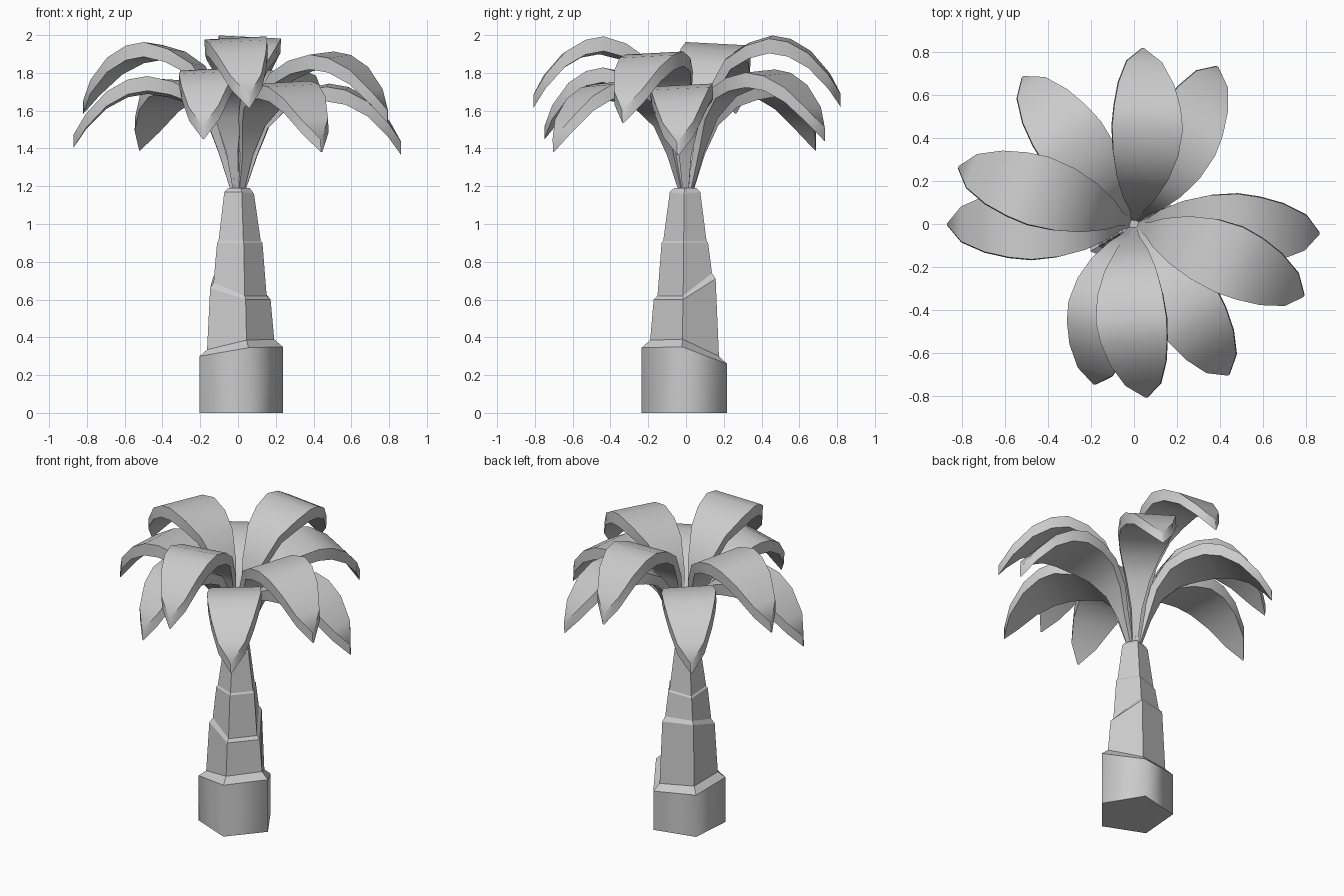
import bpy, bmesh, math
from mathutils import Vector

if "Cube" in bpy.data.objects:
    bpy.data.objects.remove(bpy.data.objects["Cube"])


def make_object(name, bm):
    bmesh.ops.recalc_face_normals(bm, faces=bm.faces[:])
    mesh = bpy.data.meshes.new(name)
    bm.to_mesh(mesh)
    bm.free()
    obj = bpy.data.objects.new(name, mesh)
    bpy.context.collection.objects.link(obj)
    return obj


def bridge(bm, a, b):
    n = len(a)
    return [bm.faces.new((a[i], a[(i + 1) % n], b[(i + 1) % n], b[i])) for i in range(n)]


# Trunk: stacked five-sided sections with uneven stepped rims
# (radius, heights at right, back right, back left, front left, front)
RINGS = [
    (0.238, (0, 0, 0, 0, 0)),
    (0.238, (0.35, 0.26, 0.28, 0.30, 0.345)),
    (0.192, (0.39, 0.30, 0.32, 0.335, 0.385)),
    (0.173, (0.60, 0.71, 0.72, 0.66, 0.60)),
    (0.152, (0.62, 0.74, 0.74, 0.69, 0.62)),
    (0.130, (0.90, 0.90, 0.88, 0.90, 0.90)),
    (0.121, (0.91, 0.91, 0.89, 0.91, 0.91)),
    (0.085, (1.16, 1.17, 1.16, 1.17, 1.17)),
    (0.062, (1.19, 1.19, 1.19, 1.19, 1.19)),
]
bm = bmesh.new()
loops = []
for radius, heights in RINGS:
    loop = []
    for i, z in enumerate(heights):
        a = math.radians(-4.5 + 72 * i)
        loop.append(bm.verts.new((radius * math.cos(a), radius * math.sin(a) - 0.003, z)))
    loops.append(loop)
for k, (a, b) in enumerate(zip(loops, loops[1:])):
    for f in bridge(bm, a, b):
        f.smooth = k == 0
bm.faces.new(loops[0])
bm.faces.new(loops[-1])
for loop in loops[:2]:
    for i in range(5):
        bm.edges.get((loop[i], loop[(i + 1) % 5])).smooth = False
make_object("trunk", bm)

# Leaf profile: radius fraction, rise fraction, drop below peak, half width,
# and offset (outward, down) from the top face to the underside
PROFILE = [
    (0.015, 0.00, 0.000, 0.014, 0.020, 0.000),
    (0.075, 0.36, 0.000, 0.032, 0.035, 0.010),
    (0.140, 0.65, 0.000, 0.072, 0.040, 0.025),
    (0.260, 0.86, 0.000, 0.120, 0.030, 0.050),
    (0.400, 0.955, 0.00, 0.152, 0.012, 0.070),
    (0.550, 1.00, 0.000, 0.165, 0.000, 0.078),
    (0.670, 1.00, 0.018, 0.155, 0.000, 0.078),
    (0.800, 1.00, 0.080, 0.130, 0.000, 0.078),
    (0.925, 1.00, 0.195, 0.082, 0.000, 0.075),
    (1.000, 1.00, 0.300, 0.004, 0.000, 0.070),
]
ROLL = 0.05
BASE_Z = 1.16


def leaf(name, angle, reach, peak, shift):
    a = math.radians(angle)
    out = Vector((math.cos(a), math.sin(a), 0))
    side = Vector((-math.sin(a), math.cos(a), 0))
    across = side + Vector((0, 0, ROLL))
    under = Vector((0, 0, 1)) - side * ROLL
    bm = bmesh.new()
    rows = []
    for r, rise, drop, w, d_out, d_down in PROFILE:
        c = out * (r * reach) + Vector((0, 0, BASE_Z + (peak - BASE_Z) * rise - drop))
        c += side * (shift * math.sin(math.pi * r))   # slight sideways bow
        low = c + out * d_out - under * d_down
        rows.append([bm.verts.new(p) for p in
                     (c - across * w, c + across * w, low + across * w, low - across * w)])
    for p, q in zip(rows, rows[1:]):
        bridge(bm, p, q)
    bm.faces.new(rows[0])
    bm.faces.new(rows[-1])
    obj = make_object(name, bm)
    bpy.ops.object.select_all(action='DESELECT')
    obj.select_set(True)
    bpy.context.view_layer.objects.active = obj
    bpy.ops.object.shade_smooth_by_angle(angle=math.radians(40))


# Crown: upper and lower leaves (angle, reach, peak height, sideways bow)
LEAVES = [
    (87, 0.82, 1.99, -0.04), (62, 0.83, 1.81, -0.02), (127, 0.86, 1.76, 0),
    (162, 0.86, 1.955, -0.01), (180, 0.87, 1.775, 0), (256, 0.77, 1.82, -0.045),
    (274, 0.81, 1.985, -0.045), (302, 0.83, 1.75, 0), (337, 0.86, 1.905, 0.02),
    (357, 0.865, 1.735, 0),
]
for i, (angle, reach, peak, shift) in enumerate(LEAVES):
    leaf("leaf_%d" % (i + 1), angle, reach, peak, shift)
